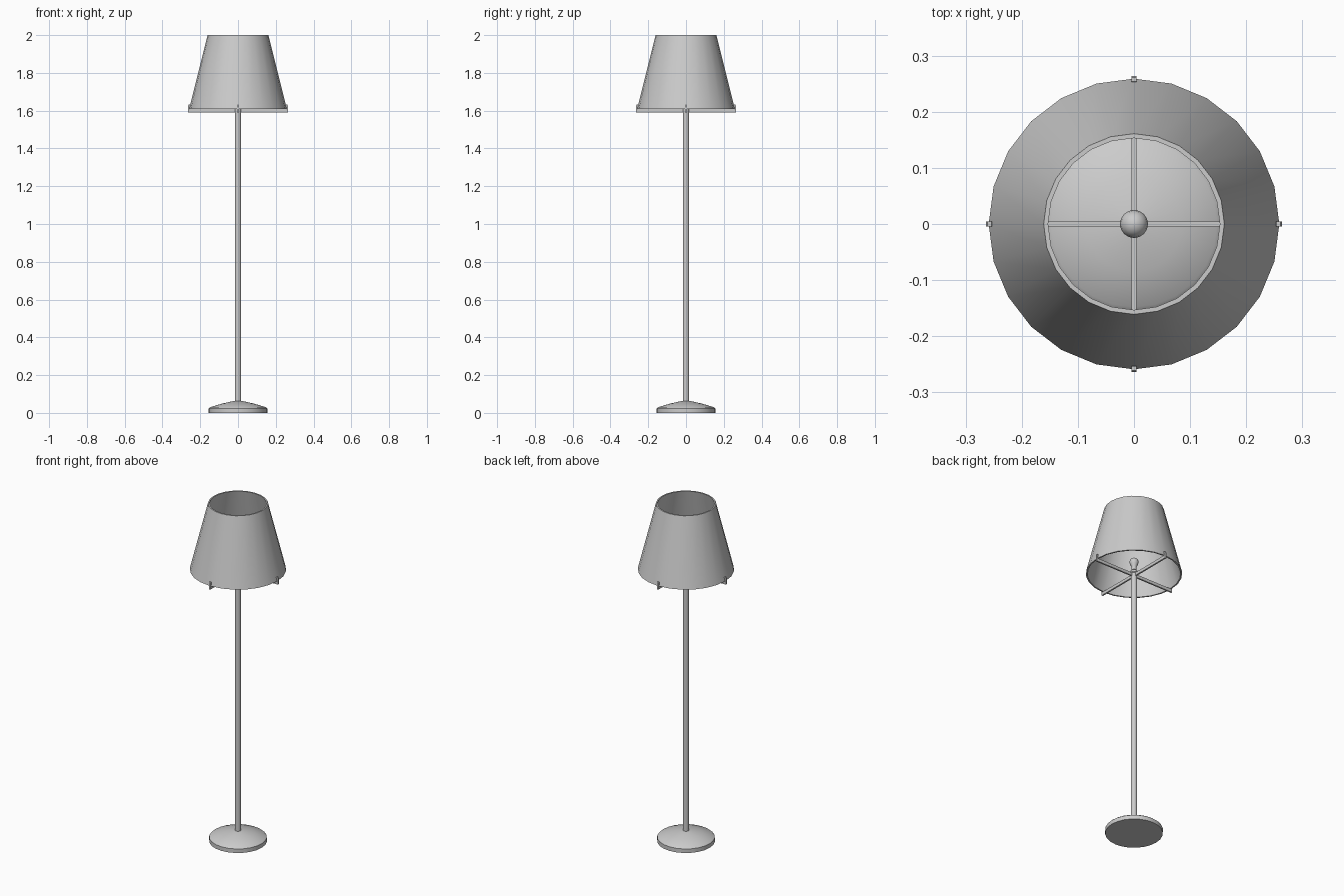
import bpy, bmesh, math

if "Cube" in bpy.data.objects:
    bpy.data.objects.remove(bpy.data.objects["Cube"])


def lathe(name, profile, sides=24, closed=False):
    """Revolve (radius, z) points about z; open profiles get their ends capped."""
    bm = bmesh.new()
    rings = []
    for r, z in profile:
        rings.append([bm.verts.new((r * math.cos(2 * math.pi * i / sides),
                                    r * math.sin(2 * math.pi * i / sides), z))
                      for i in range(sides)])
    pairs = list(zip(rings, rings[1:]))
    if closed:
        pairs.append((rings[-1], rings[0]))
    else:
        bm.faces.new(rings[0])
        bm.faces.new(rings[-1])
    for a, b in pairs:
        for i in range(sides):
            j = (i + 1) % sides
            bm.faces.new((a[i], a[j], b[j], b[i]))
    return finish(name, bm)


def finish(name, bm):
    bmesh.ops.recalc_face_normals(bm, faces=bm.faces)
    me = bpy.data.meshes.new(name)
    bm.to_mesh(me)
    bm.free()
    ob = bpy.data.objects.new(name, me)
    bpy.context.collection.objects.link(ob)
    bpy.ops.object.select_all(action='DESELECT')
    ob.select_set(True)
    bpy.context.view_layer.objects.active = ob
    bpy.ops.object.shade_smooth_by_angle(angle=math.radians(32))
    return ob


# Round foot with a shallow conical top
lathe("base", [(0.155, 0), (0.155, 0.024), (0.148, 0.03), (0.085, 0.049),
               (0.02, 0.064)])

# Upright pole
lathe("pole", [(0.017, 0.055), (0.017, 1.61)], 16)

# Bulb holder and bulb
lathe("bulb_socket", [(0.017, 1.608), (0.022, 1.612), (0.022, 1.622),
                      (0.013, 1.63), (0.013, 1.645)], 16)
bulb = [(0.012, 1.64), (0.015, 1.655)]
bulb += [(0.025 * math.cos(math.radians(a)), 1.68 + 0.025 * math.sin(math.radians(a)))
         for a in (-30, 0, 25, 50, 70, 86)]
lathe("bulb", bulb, 16)

# Thin-walled tapered shade, open at both ends
lathe("shade", [(0.259, 1.608), (0.161, 2.0), (0.153, 2.0), (0.251, 1.608)],
      24, closed=True)


# Four carrier arms, each with an upturned clip at its end
def arm(name, angle):
    bm = bmesh.new()
    outline = [(0.0, 1.59), (0.264, 1.59), (0.264, 1.627), (0.261, 1.632),
               (0.254, 1.632), (0.251, 1.627), (0.251, 1.608), (0.0, 1.608)]
    h = 0.0045
    front = [bm.verts.new((x, -h, z)) for x, z in outline]
    back = [bm.verts.new((x, h, z)) for x, z in outline]
    bm.faces.new(front)
    bm.faces.new(back)
    for i in range(len(outline)):
        j = (i + 1) % len(outline)
        bm.faces.new((front[i], front[j], back[j], back[i]))
    finish(name, bm).rotation_euler.z = angle


for k, side in enumerate(("right", "back", "left", "front")):
    arm("shade_arm_" + side, k * math.pi / 2)
